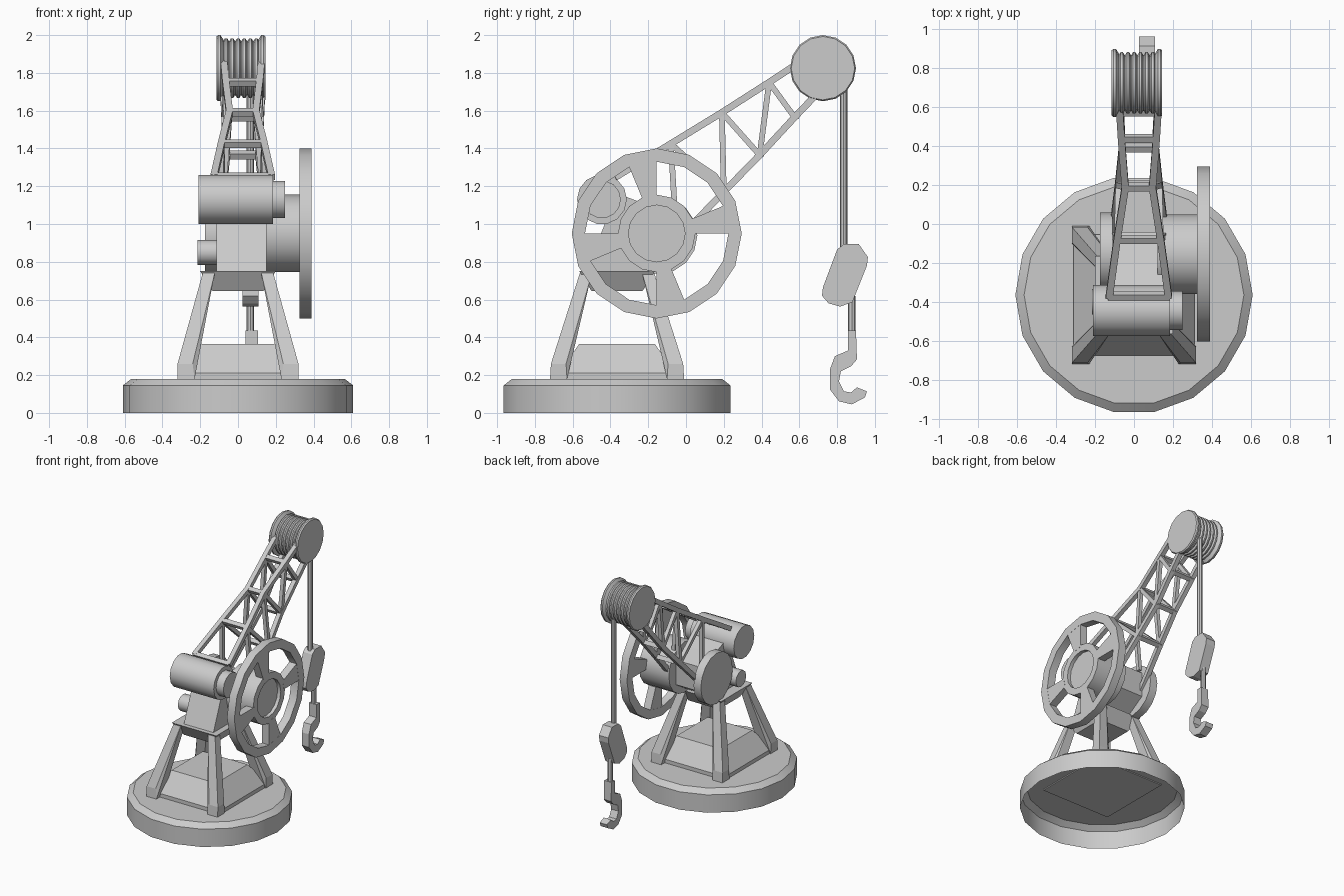
import bpy, bmesh, math
from mathutils import Vector, Matrix

if "Cube" in bpy.data.objects:
    bpy.data.objects.remove(bpy.data.objects["Cube"], do_unlink=True)

GREY = (0.6, 0.6, 0.6, 1)
metal = bpy.data.materials.new("grey_metal")
metal.use_nodes = True
metal.diffuse_color = GREY
metal.node_tree.nodes["Principled BSDF"].inputs["Base Color"].default_value = GREY


def finish(name, bm, smooth=False, normals=True):
    if normals:
        bmesh.ops.recalc_face_normals(bm, faces=bm.faces)
    mesh = bpy.data.meshes.new(name)
    bm.to_mesh(mesh)
    bm.free()
    mesh.materials.append(metal)
    ob = bpy.data.objects.new(name, mesh)
    bpy.context.collection.objects.link(ob)
    if smooth:
        bpy.ops.object.select_all(action='DESELECT')
        ob.select_set(True)
        bpy.context.view_layer.objects.active = ob
        bpy.ops.object.shade_smooth_by_angle(angle=math.radians(32))
    return ob


def lathe(name, profile, centre, axis='X', sides=16, caps=(True, True), closed=False):
    """Revolve (radius, height) pairs about an axis through centre."""
    bm = bmesh.new()
    rings = []
    for r, h in profile:
        ring = []
        for i in range(sides):
            a = 2 * math.pi * i / sides
            c, s = r * math.cos(a), r * math.sin(a)
            p = Vector((h, c, s)) if axis == 'X' else Vector((c, s, h))
            ring.append(bm.verts.new(p + Vector(centre)))
        rings.append(ring)
    pairs = list(zip(rings, rings[1:]))
    if closed:
        pairs.append((rings[-1], rings[0]))
    for lo, hi in pairs:
        for i in range(sides):
            j = (i + 1) % sides
            bm.faces.new((lo[i], lo[j], hi[j], hi[i]))
    for cap, ring in zip(caps, (rings[0], rings[-1])):
        if cap and not closed:
            bm.faces.new(ring)
    return finish(name, bm, True)


def loft(name, levels):
    """Convex block through square sections (x, y, half size, z)."""
    bm = bmesh.new()
    for x, y, h, z in levels:
        for sx in (-h, h):
            for sy in (-h, h):
                bm.verts.new((x + sx, y + sy, z))
    bmesh.ops.convex_hull(bm, input=bm.verts)
    bmesh.ops.dissolve_limit(bm, angle_limit=0.01, verts=bm.verts, edges=bm.edges)
    return finish(name, bm)


def prism(name, outline, x0, x1):
    """Extrude a (y, z) outline between two x positions."""
    bm = bmesh.new()
    face = bm.faces.new([bm.verts.new((x0, y, z)) for y, z in outline])
    out = bmesh.ops.extrude_face_region(bm, geom=[face])
    moved = [v for v in out["geom"] if isinstance(v, bmesh.types.BMVert)]
    bmesh.ops.translate(bm, vec=(x1 - x0, 0, 0), verts=moved)
    return finish(name, bm)


def beams(name, spans, size):
    """Square bars between pairs of points, in one object."""
    bm = bmesh.new()
    for a, b in spans:
        a, b = Vector(a), Vector(b)
        d = (b - a).normalized()
        side = Vector((1, 0, 0)) if abs(d.x) < 0.8 else Vector((0, -0.5, 0.85))
        side = (side - d * side.dot(d)).normalized()
        up = d.cross(side)
        rot = Matrix((side, up, d)).transposed().to_4x4()
        scale = Matrix.Diagonal((size, size, (b - a).length + size * 0.4, 1))
        bmesh.ops.create_cube(bm, size=1,
                              matrix=Matrix.Translation((a + b) / 2) @ rot @ scale)
    return finish(name, bm)


# Open round base, plinth, legs and collar
CY = -0.365
lathe("base", [(0.61, 0), (0.61, 0.145), (0.565, 0.18)], (0, CY, 0), 'Z', 18, (False, True))
loft("plinth", [(0, CY, 0.31, 0.172), (0, CY, 0.31, 0.21), (0, CY, 0.2, 0.365)])
for sx in (-1, 1):
    for sy in (-1, 1):
        loft("leg", [(sx * 0.275, CY + sy * 0.31, 0.045, 0.18),
                     (sx * 0.28, CY + sy * 0.31, 0.04, 0.26),
                     (sx * 0.155, CY + sy * 0.165, 0.032, 0.74)])
loft("collar", [(0, CY, 0.135, 0.645), (0, CY, 0.2, 0.75)])

# Housing, motor and side bosses
prism("housing", [(-0.53, 0.75), (-0.2, 0.75), (-0.04, 0.85), (-0.04, 1.05),
                  (-0.2, 1.1), (-0.36, 1.16), (-0.43, 1.0)], -0.115, 0.15)
lathe("motor", [(0.132, -0.21), (0.132, 0.185)], (0, -0.445, 1.13), sides=14)
lathe("motor_boss", [(0.1, 0.18), (0.1, 0.25)], (0, -0.445, 1.13), sides=14)
lathe("left_disc", [(0.205, -0.175), (0.205, -0.11)], (0, -0.145, 0.94))
lathe("small_boss", [(0.066, -0.215), (0.066, -0.1)], (0, -0.4, 0.85), sides=12)

# Handwheel: drum with recessed face, rim and four wedge spokes
WY, WZ = -0.155, 0.95
lathe("wheel_drum", [(0.205, 0.12), (0.205, 0.388), (0.15, 0.388), (0.15, 0.36)], (0, WY, WZ))
lathe("wheel_rim", [(0.45, 0.325), (0.45, 0.39), (0.38, 0.39), (0.38, 0.325)],
      (0, WY, WZ), closed=True)
for k in range(4):
    a0, a1 = math.radians(90 * k), math.radians(90 * k + 22.5)
    corners = [(0.19, a0), (0.39, a0), (0.39, a1), (0.19, a1)]
    prism("wheel_spoke", [(WY + r * math.cos(a), WZ + r * math.sin(a)) for r, a in corners],
          0.326, 0.389)

# Lattice boom: (half width, y, z) nodes, mirrored about its own centre line
BX = 0.025
top = [(0.152, -0.37, 1.25), (0.112, -0.08, 1.425), (0.07, 0.19, 1.59),
       (0.09, 0.44, 1.75), (0.1, 0.6, 1.855)]
low = [(0.14, -0.08, 0.88), (0.105, 0.2, 1.17), (0.085, 0.39, 1.365),
       (0.095, 0.575, 1.565), (0.1, 0.68, 1.675)]
hub_node = (0.125, -0.06, 1.08)
braces = [(top[1], hub_node), (top[1], low[1]), (top[2], low[1]),
          (top[2], low[2]), (top[3], low[2]), (top[3], low[3])]


def node(n, side):
    return (BX + side * n[0], n[1], n[2])


for side, label in ((-1, "right"), (1, "left")):
    chords = list(zip(top, top[1:])) + list(zip(low, low[1:]))
    beams(label + "_boom_chords", [(node(a, side), node(b, side)) for a, b in chords], 0.036)
    beams(label + "_boom_braces", [(node(a, side), node(b, side)) for a, b in braces], 0.03)
beams("boom_crossbars", [(node(n, -1), node(n, 1)) for n in top[:4] + low[1:4]], 0.034)

# Grooved cable drum between two flanges
DY, DZ = 0.725, 1.825
rope = [(0.15, -0.08)]
for i in range(6):
    x = -0.065 + i * 0.032
    rope += [(0.145, x - 0.012), (0.158, x - 0.004), (0.158, x + 0.008), (0.145, x + 0.016)]
lathe("cable_drum", rope + [(0.15, 0.115)], (0, DY, DZ))
for name, x, s in (("right_flange", -0.115, 1), ("left_flange", 0.145, -1)):
    lathe(name, [(0.168, x), (0.175, x + s * 0.01), (0.175, x + s * 0.022),
                 (0.15, x + s * 0.038)], (0, DY, DZ))

# Hanging cable, pulley block and hook
lathe("cable", [(0.02, 0.86), (0.02, 1.78)], (0.066, 0.834, 0), 'Z', 8)
prism("pulley_block", [(0.80, 0.865), (0.835, 0.893), (0.915, 0.893), (0.963, 0.825),
                       (0.958, 0.78), (0.88, 0.585), (0.815, 0.563), (0.755, 0.58),
                       (0.72, 0.62), (0.725, 0.665)], 0.025, 0.108)
lathe("hook_rod", [(0.02, 0.42), (0.02, 0.62)], (0.066, 0.878, 0), 'Z', 8)
prism("hook", [(0.857, 0.435), (0.9, 0.435), (0.905, 0.283), (0.873, 0.246), (0.82, 0.22),
               (0.81, 0.167), (0.836, 0.114), (0.873, 0.108), (0.905, 0.135), (0.958, 0.114),
               (0.947, 0.082), (0.878, 0.045), (0.81, 0.061), (0.762, 0.124),
               (0.762, 0.23), (0.788, 0.3), (0.857, 0.33)], 0.04, 0.105)
